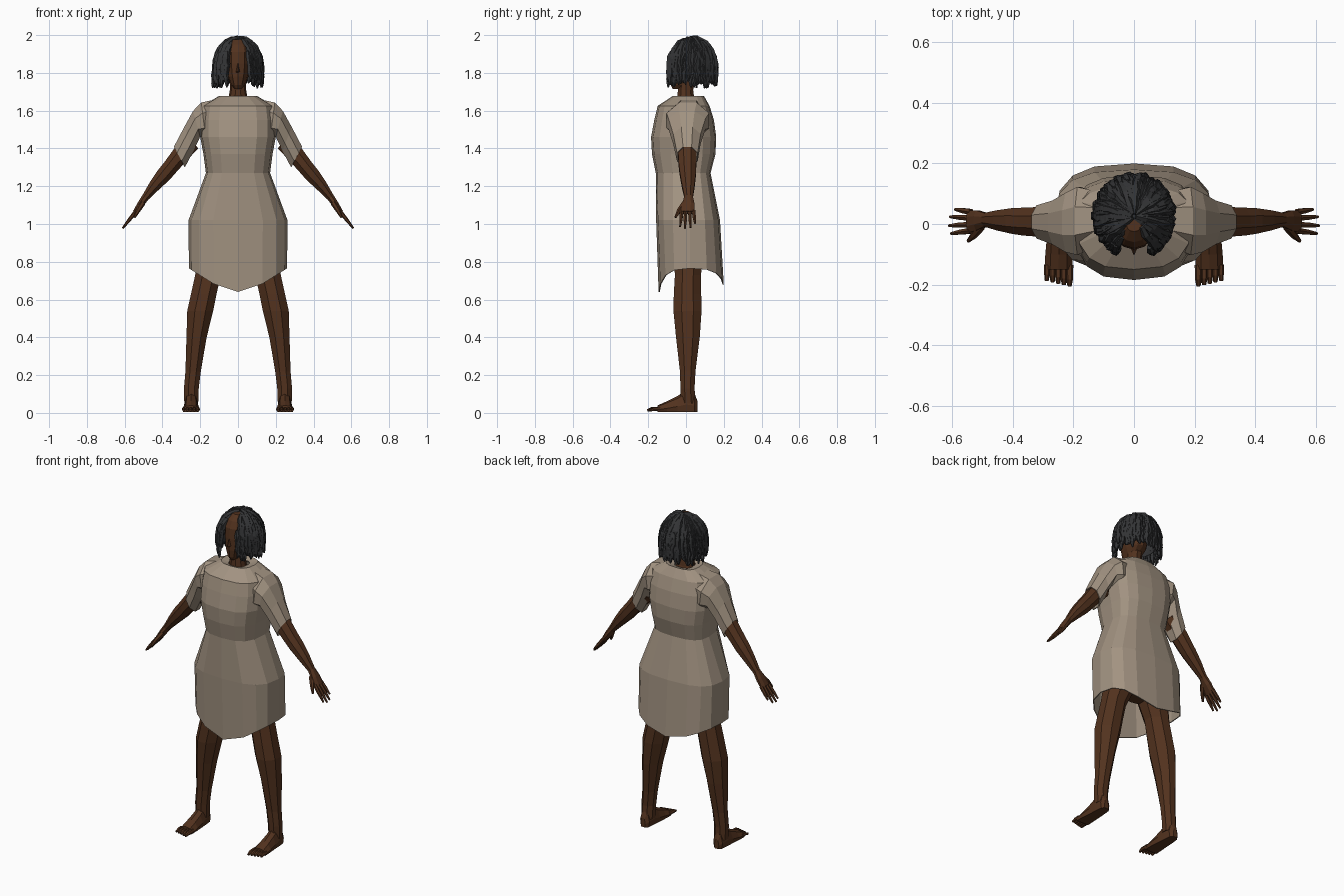
import bpy, bmesh, math, random
from mathutils import Vector

if "Cube" in bpy.data.objects:
    bpy.data.objects.remove(bpy.data.objects["Cube"])

random.seed(4)


def material(name, rgb):
    m = bpy.data.materials.new(name)
    m.diffuse_color = (*rgb, 1)
    m.use_nodes = True
    m.node_tree.nodes["Principled BSDF"].inputs["Base Color"].default_value = m.diffuse_color
    return m


SKIN = material("skin_brown", (0.085, 0.032, 0.013))
CLOTH = material("cloth_tan", (0.36, 0.29, 0.22))
HAIR = material("hair_black", (0.032, 0.033, 0.035))


def finish(bm, name, mat):
    bmesh.ops.recalc_face_normals(bm, faces=bm.faces)
    me = bpy.data.meshes.new(name)
    bm.to_mesh(me)
    bm.free()
    me.materials.append(mat)
    ob = bpy.data.objects.new(name, me)
    bpy.context.collection.objects.link(ob)
    return ob


def loft(bm, rings, cap0=True, cap1=True):
    """Skin a list of equal-length point rings."""
    vs = [[bm.verts.new(p) for p in r] for r in rings]
    n = len(vs[0])
    for a, b in zip(vs, vs[1:]):
        for i in range(n):
            j = (i + 1) % n
            bm.faces.new((a[i], a[j], b[j], b[i]))
    if cap0:
        bm.faces.new(vs[0][::-1])
    if cap1:
        bm.faces.new(vs[-1])


def body_ring(z, w, yf, yb, dipf=0, dipb=0, n=16, p=0.72, ym=0.02):
    """Horizontal ring with its own front and back depth and hem dip."""
    pts = []
    for i in range(n):
        a = 2 * math.pi * i / n
        c, s = math.cos(a), math.sin(a)
        x = math.copysign(abs(c) ** p, c) if abs(c) > 1e-6 else 0
        y = abs(s) ** p if abs(s) > 1e-6 else 0
        depth, dip = (yb - ym, dipb) if s > 0 else (yf - ym, dipf)
        pts.append((w * x, ym + depth * y, z - dip * min(1, 1.3 * (1 - abs(x)))))
    return pts


def limb_ring(side, x0, z0, x1, z1, yc, yr, n=8):
    """Ring spanning two x-z points, with a depth radius in y."""
    out = []
    for i in range(n):
        a = 2 * math.pi * (i + 0.5) / n
        c, s = math.cos(a) * 1.06, math.sin(a) * 1.06
        out.append((side * ((x0 + x1) / 2 + c * (x1 - x0) / 2),
                    yc + s * yr, (z0 + z1) / 2 + c * (z1 - z0) / 2))
    return out


def tube(bm, pts, radii, n=6):
    """Tapered tube through points."""
    pts = [Vector(p) for p in pts]
    rings = []
    for i, p in enumerate(pts):
        d = (pts[min(i + 1, len(pts) - 1)] - pts[max(i - 1, 0)]).normalized()
        u = d.cross(Vector((0, 1, 0) if abs(d.y) < 0.8 else (0, 0, 1))).normalized()
        v = d.cross(u)
        rings.append([p + radii[i] * (u * math.cos(2 * math.pi * k / n)
                                      + v * math.sin(2 * math.pi * k / n)) for k in range(n)])
    loft(bm, rings)


# Dress body: neckline to dipped hem
bm = bmesh.new()
profile = [(1.668, .055, -.045, .06), (1.678, .10, -.07, .095), (1.625, .19, -.15, .125),
           (1.55, .20, -.168, .148), (1.46, .20, -.185, .16), (1.37, .183, -.18, .156),
           (1.27, .17, -.16, .13), (1.02, .262, -.158, .18), (.765, .26, -.145, .20, .125, .085)]
loft(bm, [body_ring(*r) for r in profile], False, False)
dress = finish(bm, "dress_body", CLOTH)
sol = dress.modifiers.new("thickness", "SOLIDIFY")
sol.thickness = 0.006

for side, tag in ((1, "left"), (-1, "right")):
    # Short flared sleeve
    bm = bmesh.new()
    rows = [(.08, 1.67, .11, 1.45, .02, .08), (.195, 1.645, .17, 1.45, .01, .115),
            (.238, 1.60, .20, 1.46, .005, .10), (.285, 1.515, .235, 1.385, .005, .074),
            (.34, 1.41, .28, 1.30, .007, .056)]
    loft(bm, [limb_ring(side, *r) for r in rows], True, False)
    sleeve = finish(bm, f"sleeve_{tag}", CLOTH)
    sleeve.modifiers.new("thickness", "SOLIDIFY").thickness = 0.005

    # Arm down to the palm
    bm = bmesh.new()
    rows = [(.27, 1.47, .21, 1.40, .007, .05), (.335, 1.405, .275, 1.33, .007, .05),
            (.385, 1.335, .325, 1.275, .008, .047), (.425, 1.285, .36, 1.235, .01, .043),
            (.465, 1.225, .425, 1.175, .012, .034), (.505, 1.155, .475, 1.128, .014, .023),
            (.53, 1.115, .505, 1.09, .012, .034), (.555, 1.07, .537, 1.052, .008, .038)]
    loft(bm, [limb_ring(side, *r) for r in rows])
    # Fingers and thumb
    for y, length in ((-.022, .9), (-.002, 1.0), (.02, .95), (.04, .72)):
        a = Vector((side * .538, y, 1.07))
        d = Vector((side * .073, (y - .008) * .35, -.093)) * length
        tube(bm, [a, a + d * .55, a + d], (.011, .0095, .005))
    tube(bm, [(side * .505, -.008, 1.11), (side * .53, -.038, 1.07), (side * .548, -.056, 1.035)],
         (.015, .012, .006))
    finish(bm, f"arm_{tag}", SKIN)

    # Leg
    bm = bmesh.new()
    rows = [(.0, 1.0, .19, 1.0, .02, .09), (.03, .86, .205, .86, .015, .085),
            (.09, .73, .228, .73, .01, .07), (.112, .63, .25, .63, .008, .074),
            (.13, .54, .27, .54, .008, .076), (.165, .40, .274, .40, .01, .064),
            (.196, .22, .279, .22, .009, .042), (.207, .13, .287, .13, .008, .038),
            (.21, .05, .285, .05, .012, .04)]
    loft(bm, [limb_ring(side, *r) for r in rows])
    finish(bm, f"leg_{tag}", SKIN)

    # Foot: cross sections from heel to toe roots
    bm = bmesh.new()
    rings = []
    for y, x0, x1, top in ((.06, .235, .265, .06), (.045, .217, .28, .10), (0, .212, .285, .115),
                           (-.045, .208, .288, .085), (-.10, .204, .293, .058), (-.15, .202, .296, .036)):
        cx, hw = (x0 + x1) / 2, (x1 - x0) / 2
        rings.append([(side * (cx + hw * u), y, .004 + top * v) for u, v in
                      ((-.85, 0), (.85, 0), (1, .35), (.6, .85), (0, 1), (-.6, .85), (-1, .35))])
    loft(bm, rings)
    for i in range(5):
        x = side * (.213 + i * .0187)
        tip = -.205 + .0045 * i
        tube(bm, [(x, -.135, .02), (x, tip + .022, .02), (x, tip, .013)],
             (.0125 - .0006 * i, .0115 - .0006 * i, .007))
    finish(bm, f"foot_{tag}", SKIN)

# Hips under the dress
bm = bmesh.new()
loft(bm, [body_ring(z, w, -d + .02, d + .02, n=12, p=1)
          for z, w, d in ((.82, .08, .05), (.88, .17, .09), (1.0, .20, .11), (1.12, .16, .10))])
finish(bm, "hips", SKIN)

# Neck
bm = bmesh.new()
loft(bm, [body_ring(z, w, f, b, n=10, p=1, ym=0) for z, w, f, b in
          ((1.60, .08, -.06, .07), (1.67, .05, -.048, .045), (1.71, .043, -.045, .04),
           (1.80, .045, -.03, .06))])
finish(bm, "neck", SKIN)

# Head with a small nose
bm = bmesh.new()
loft(bm, [body_ring(*r, n=12, p=.9, ym=0) for r in
          ((1.715, .02, -.07, -.01), (1.735, .038, -.08, .02), (1.78, .055, -.085, .08),
           (1.85, .066, -.085, .11), (1.91, .066, -.08, .11), (1.95, .052, -.06, .09),
           (1.978, .025, -.025, .05))])
loft(bm, [[(-w, -.07, z), (0, y, z), (w, -.07, z)] for z, w, y in
          ((1.80, .014, -.085), (1.808, .015, -.105), (1.85, .006, -.088))])
finish(bm, "head", SKIN)

# Hair cap, opened at the face
bm = bmesh.new()
bmesh.ops.create_uvsphere(bm, u_segments=20, v_segments=12, radius=1)
for v in bm.verts:
    v.co = (v.co.x * .108, .03 + v.co.y * .112, 1.845 + v.co.z * .135)
gone = [v for v in bm.verts if v.co.z < 1.75 or
        (v.co.y < -.005 and abs(v.co.x) < .06 and v.co.z < 1.95)]
bmesh.ops.delete(bm, geom=gone, context="VERTS")
finish(bm, "hair_cap", HAIR)

# Twisted locks falling from the crown
bm = bmesh.new()
for start, count in ((.05, 26), (.35, 34), (.7, 46), (1.05, 50), (1.4, 50)):
    for i in range(count):
        gap = math.radians(27 if start > .2 else 50)
        az = gap + (2 * math.pi - 2 * gap) * (i + random.uniform(.2, .8)) / count
        puff = random.uniform(.93, 1.05)
        end = min(start + random.uniform(1.1, 1.7), random.uniform(2.3, 2.75))
        pts, radii = [], []
        steps = 7
        for k in range(steps):
            t = start + (end - start) * k / (steps - 1)
            wob = random.uniform(-.05, .05)
            if t < math.pi / 2:
                r, z = math.sin(t), 1.84 + .143 * puff * math.cos(t)
            else:
                r, z = 1 + .05 * (t - math.pi / 2), 1.84 - .105 * (t - math.pi / 2)
            r *= puff
            pts.append((.122 * r * math.sin(az + wob), .027 - .127 * r * math.cos(az + wob), z))
            radii.append((.009, .014, .012, .015, .012, .011, .004)[k])
        tube(bm, pts, radii, 5)
finish(bm, "hair_locks", HAIR)
